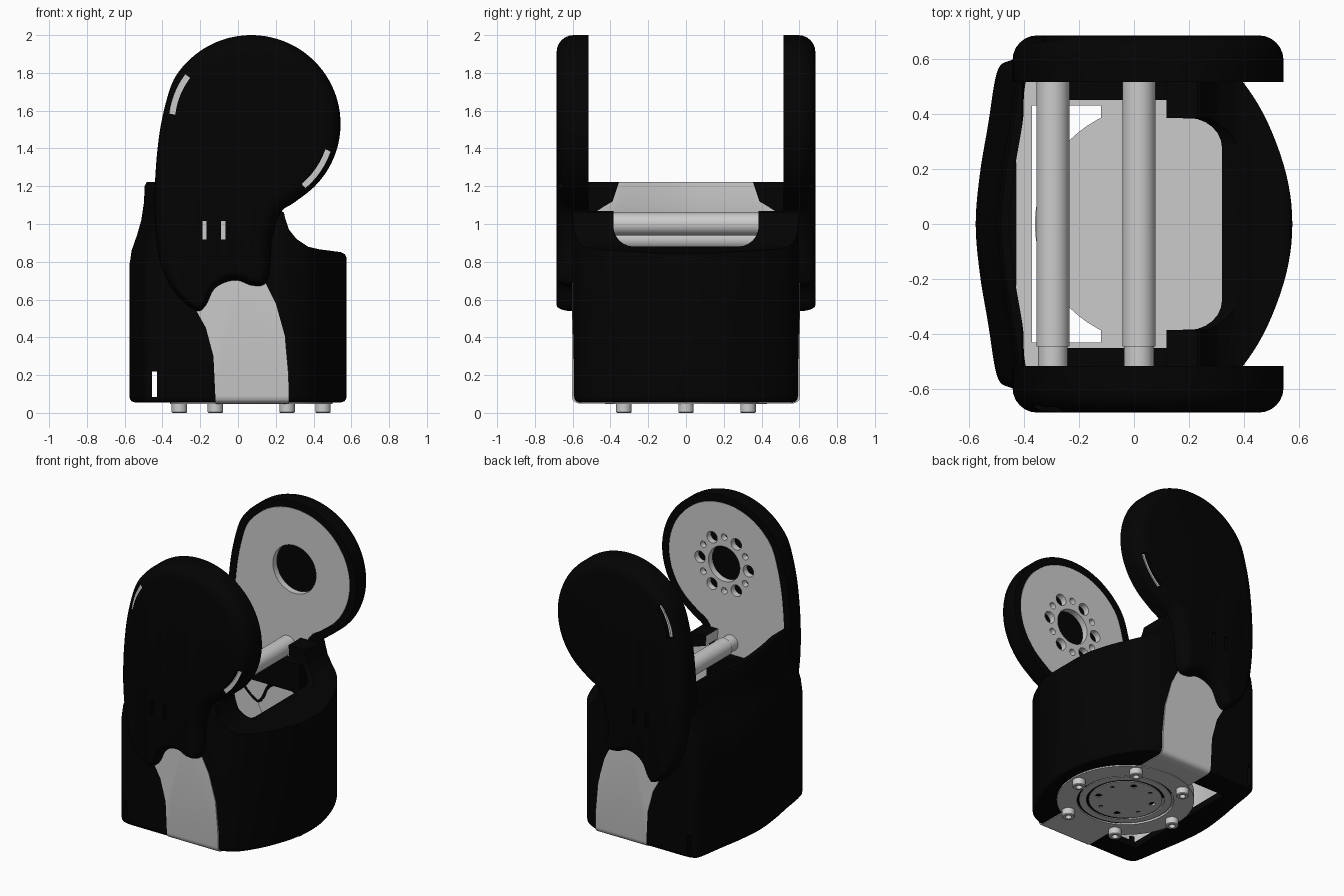
import bpy, bmesh, math
from mathutils import Vector

if "Cube" in bpy.data.objects:
    bpy.data.objects.remove(bpy.data.objects["Cube"])

black = bpy.data.materials.new("black_plastic")
black.diffuse_color = (0.001, 0.001, 0.001, 1)
black.use_nodes = True
black.node_tree.nodes["Principled BSDF"].inputs["Base Color"].default_value = black.diffuse_color
CX, CZ = 0.07, 1.53          # pivot centre of the arms


def spline(pts, n=5):
    out = []
    for i in range(len(pts)):
        a, b, c, d = (Vector(pts[(i + k - 1) % len(pts)]) for k in range(4))
        for j in range(n):
            t = j / n
            out.append(0.5 * (2 * b + (c - a) * t + (2 * a - 5 * b + 4 * c - d) * t * t
                              + (3 * b - a - 3 * c + d) * t ** 3))
    return out


def inset(pts, dist, weight=lambda p: 1):
    out = []
    for i, p in enumerate(pts):
        t = (pts[(i + 1) % len(pts)] - pts[i - 1]).normalized()
        out.append(p + Vector((-t.y, t.x)) * dist * weight(p))
    return out


def loft(name, rings, mat=None):
    bm = bmesh.new()
    rows = [[bm.verts.new(p) for p in r] for r in rings]
    n = len(rows[0])
    for a, b in zip(rows, rows[1:]):
        for i in range(n):
            bm.faces.new((a[i], a[(i + 1) % n], b[(i + 1) % n], b[i]))
    bm.faces.new(rows[0][::-1])
    bm.faces.new(rows[-1])
    bmesh.ops.triangulate(bm, faces=bm.faces)
    if bm.calc_volume(signed=True) < 0:
        bmesh.ops.reverse_faces(bm, faces=bm.faces)
    me = bpy.data.meshes.new(name)
    bm.to_mesh(me)
    bm.free()
    ob = bpy.data.objects.new(name, me)
    bpy.context.collection.objects.link(ob)
    if mat:
        me.materials.append(mat)
    return ob


def at_y(pts, y):
    return [(p[0], y, p[1]) for p in pts]


def prism(name, pts, y0, y1, mat=None):
    return loft(name, [at_y(pts, y0), at_y(pts, y1)], mat)


def box(name, x0, x1, y0, y1, z0, z1, mat=None):
    return prism(name, [(x0, z0), (x1, z0), (x1, z1), (x0, z1)], y0, y1, mat)


def circle(r, n=48, cx=0, cy=0):
    return [(cx + r * math.cos(2 * math.pi * i / n), cy + r * math.sin(2 * math.pi * i / n))
            for i in range(n)]


def turned(name, x, y, profile, n=64, mat=None):
    return loft(name, [[(*p, z) for p in circle(r, n, x, y)] for r, z in profile], mat)


def volume(me):
    bm = bmesh.new()
    bm.from_mesh(me)
    v = bm.calc_volume(signed=True)
    bm.free()
    return v


def cut(ob, cutter):
    # Subtract the cutter; take the first solver whose result keeps a sensible volume
    before = ob.data.copy()
    v0 = volume(before)
    for solver in ('MANIFOLD', 'EXACT', 'FLOAT'):
        m = ob.modifiers.new("cut", 'BOOLEAN')
        m.operation, m.object, m.solver = 'DIFFERENCE', cutter, solver
        bpy.context.view_layer.objects.active = ob
        bpy.context.view_layer.update()
        bpy.ops.object.modifier_apply(modifier=m.name)
        if 0.02 * v0 < volume(ob.data) < 0.999999 * v0:
            break
        ob.data = before.copy()
    bpy.data.objects.remove(cutter)


# Base housing: lofted plan outline, leaning in at the back near the top
half = [(0.575, 0), (0.553, 0.18), (0.485, 0.37), (0.40, 0.51), (0.33, 0.57), (0.22, 0.6),
        (0.0, 0.6), (-0.22, 0.6), (-0.38, 0.6), (-0.455, 0.592), (-0.498, 0.55), (-0.53, 0.36), (-0.56, 0.18)]
plan = spline(half + [(-0.575, 0)] + [(x, -y) for x, y in half[:0:-1]])


def plan_ring(d, z, shift):
    return [(p.x + shift * min(1, max(0, (-p.x - 0.1) / 0.38)), p.y, z) for p in inset(plan, d)]


lean = [(0.78, 0), (0.86, 0.012), (0.94, 0.04), (1.02, 0.063), (1.12, 0.078)]
housing = loft("base_housing",
               [plan_ring(d, z, 0) for d, z in [(0.03, 0.055), (0.012, 0.061), (0.003, 0.073), (0, 0.09)]]
               + [plan_ring(0, z, s) for z, s in lean]
               + [plan_ring(0, 1.2, 0.08), plan_ring(0.012, 1.222, 0.08)], black)
above = [(0.8, 0.8), (0.576, 0.82), (0.566, 0.84), (0.545, 0.851),
         (0.43, 0.866), (0.37, 0.88), (0.31, 0.92), (0.27, 0.97), (0.25, 1.03),
         (0.243, 1.06), (0.23, 1.07), (-0.40, 1.07), (-0.41, 1.3), (0.8, 1.3)]
cut(housing, prism("c", above, -0.8, 0.8))
cavity = loft("cavity", [plan_ring(0.045, 0.1, 0)] + [plan_ring(0.045, z, s) for z, s in lean]
              + [plan_ring(0.045, 1.4, 0.08)])
hood = [(0.8, 0.79), (0.42, 0.81), (0.345, 0.835), (0.32, 0.88),
        (0.22, 0.97), (0.12, 1.0), (0.1, 1.5), (0.8, 1.5)]
cut(cavity, prism("c", hood, -0.8, 0.8))
cut(housing, cavity)
# Rounded opening in the hood, floor opening and rear cable notch
u = [(-0.385, 1.4)]
for a0, sx in ((180, -1), (270, 1)):
    for k in range(7):
        a = math.radians(a0 + k * 15)
        u.append((sx * 0.275 + 0.11 * math.cos(a), 0.99 + 0.11 * math.sin(a)))
u.append((0.385, 1.4))
cut(housing, loft("c", [[(x, y, z) for y, z in u] for x in (-0.3, 0.5)]))
cut(housing, box("c", -0.37, -0.1, -0.43, 0.43, 0, 0.2))
cut(housing, box("c", -0.455, -0.428, -0.8, 0.8, 0.085, 0.22))

# Bottom plate with turned grooves and screw holes
disc = turned("bottom_disc", CX, 0, [(0.2, 0.05), (0.23, 0.05), (0.23, 0.058), (0.245, 0.058), (0.245, 0.05),
              (0.29, 0.05), (0.29, 0.06), (0.303, 0.06), (0.303, 0.046), (0.43, 0.046), (0.43, 0.105)])
for k in range(8):
    a = math.radians(22.5 + 45 * k)
    cut(disc, turned("c", CX + 0.175 * math.cos(a), 0.175 * math.sin(a),
                     [(0.02 if k % 2 else 0.013, 0.03), (0.02 if k % 2 else 0.013, 0.08)], 16))
for sx in (-1, 1):
    for sy in (-1, 1):
        turned("floor_screw", CX + 0.005 + sx * 0.205, sy * 0.21, [(0.02, 0.09), (0.02, 0.107)], 20)
for k in range(6):
    a = math.radians(60 * k)
    turned("foot_bolt", CX + 0.38 * math.cos(a), 0.38 * math.sin(a),
           [(0.02, 0.03), (0.02, 0), (0.036, 0), (0.041, 0.005), (0.041, 0.06)], 24)

# Cross rods
for x, z in ((0.018, 1.0), (-0.295, 0.92)):
    prism("cross_rod", circle(0.06, 40, x, z), -0.445, 0.53)
    prism("rod_end", circle(0.054, 40, x, z), -0.53, -0.445)

# Arm outline: round head, neck and scalloped foot
outline = [(0.14, 0.68), (0.17, 0.76), (0.18, 0.92), (0.225, 1.06), (0.30, 1.115)]
outline += [(CX + 0.473 * math.cos(math.radians(a)), CZ + 0.47 * math.sin(math.radians(a)))
            for a in range(-45, 151, 15)]
outline += [(-0.385, 1.63), (-0.42, 1.45), (-0.44, 1.2), (-0.435, 0.95), (-0.40, 0.76), (-0.32, 0.62),
            (-0.22, 0.54), (-0.17, 0.57), (-0.13, 0.65), (-0.07, 0.69), (0, 0.7), (0.07, 0.675)]
outline = spline(outline)
panel = [(-0.12, 0.05), (0.27, 0.05), (0.268, 0.2), (0.25, 0.4), (0.2, 0.58), (0.13, 0.72),
         (0, 0.75), (-0.15, 0.7), (-0.24, 0.58), (-0.22, 0.54), (-0.17, 0.45), (-0.13, 0.3), (-0.12, 0.2)]


def soft(p):
    return min(1, max(0.35, (p.y - 0.55) / 0.25))


def arc_slot(r0, r1, a0, a1, n=6):
    ang = [math.radians(a0 + (a1 - a0) * i / n) for i in range(n + 1)]
    return ([(CX + r1 * math.cos(a), CZ + r1 * math.sin(a)) for a in ang]
            + [(CX + r0 * math.cos(a), CZ + r0 * math.sin(a)) for a in ang[::-1]])


def upright_slot(x):
    return [(x - 0.011, 0.917), (x + 0.011, 0.917), (x + 0.011, 1.017), (x - 0.011, 1.017)]


for s, side in ((-1, "front"), (1, "rear")):
    # Hollow rounded cover
    steps = [(0.05, 0.65), (0.05, 0.515), (0, 0.515), (0, 0.595)]
    steps += [(0.09 * (1 - math.cos(t)), 0.595 + 0.09 * math.sin(t))
              for t in (math.pi / 12 * k for k in range(1, 7))]
    cover = loft(side + "_arm_cover", [at_y(inset(outline, d, soft), s * y) for d, y in steps], black)
    # Slots with grey strips behind them
    for shape in (arc_slot(0.405, 0.438, 143, 173), arc_slot(0.415, 0.446, -50, -19),
                  upright_slot(-0.178), upright_slot(-0.078)):
        cut(cover, prism("c", shape, s * 0.56, s * 0.72))
        prism(side + "_slot_strip", shape, s * 0.55, s * 0.64)
    # Inner metal plate, with a plain bore or a drilled bolt circle
    plate = prism(side + "_arm_plate", inset(outline, 0.052, soft), s * 0.516, s * 0.56)
    cut(plate, prism("c", circle(0.12 if s < 0 else 0.165, 48, CX, CZ), s * 0.4, s * 0.6))
    if s < 0:
        for k in range(12):
            a = math.radians(30 * k)
            cut(plate, prism("c", circle(0.022 if k % 2 else 0.04, 24, CX + 0.185 * math.cos(a),
                                         CZ + 0.185 * math.sin(a)), s * 0.4, s * 0.6))
    # Bracket: side panel with rounded bend at the bottom, and its foot
    loft(side + "_bracket_panel", [at_y([(x, max(z, low)) for x, z in panel], s * y) for y, low in
                                   ((0.521, 0.05), (0.57, 0.05), (0.59, 0.058), (0.6, 0.07), (0.604, 0.09))])
    box(side + "_bracket_foot", -0.12, 0.27, s * 0.36, s * 0.57, 0.05, 0.104)
    box(side + "_inner_guard", -0.25, 0.16, s * 0.45, s * 0.53, 0.72, 0.92, black)

bpy.ops.object.select_all(action='SELECT')
bpy.context.view_layer.objects.active = housing
bpy.ops.object.shade_smooth_by_angle(angle=math.radians(32))
